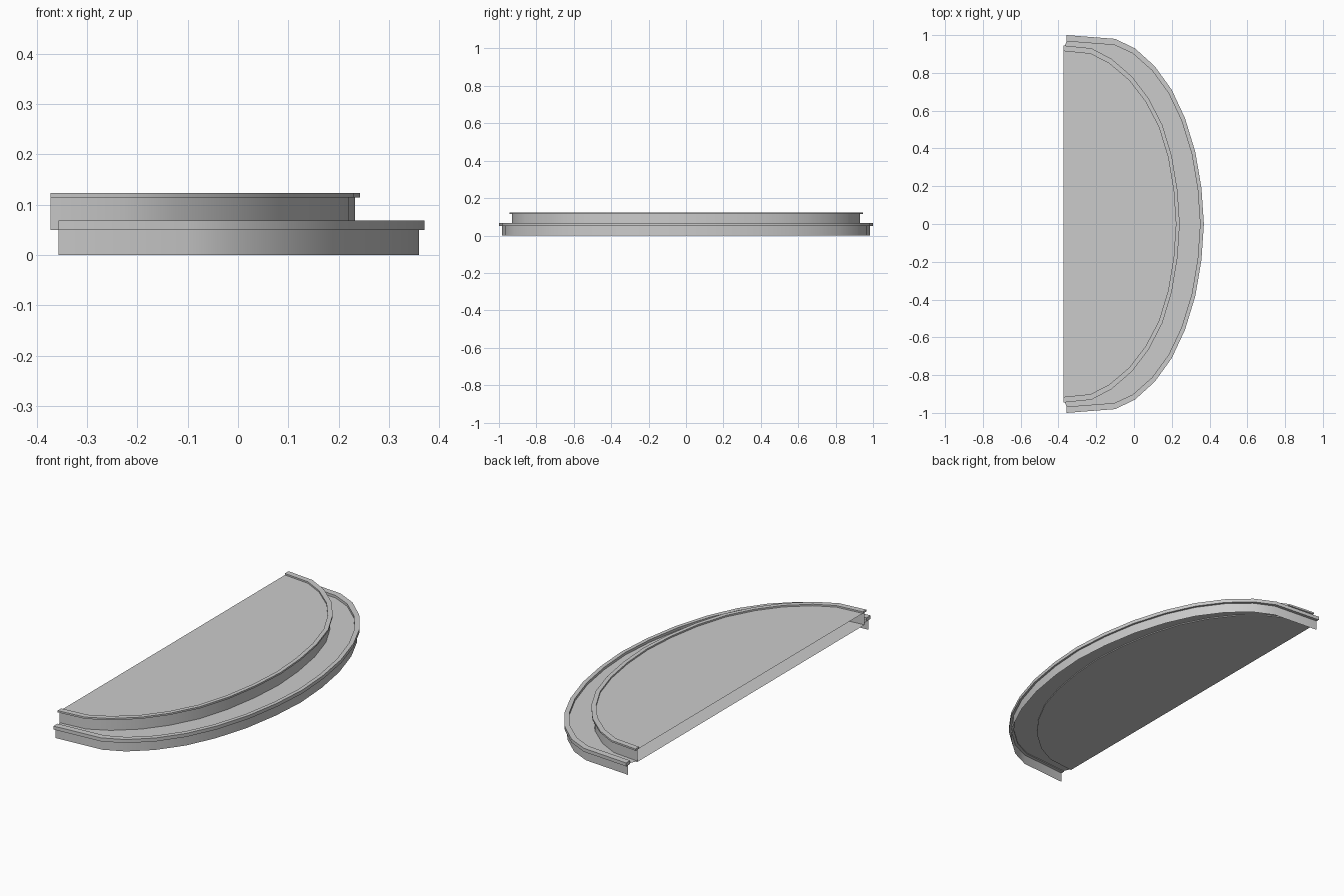
import bpy
import math
from mathutils import Vector

cube = bpy.data.objects.get("Cube")
if cube:
    bpy.data.objects.remove(cube, do_unlink=True)

grey = bpy.data.materials.new("plain_grey")
grey.use_nodes = True
grey.diffuse_color = (0.6, 0.6, 0.6, 1)
grey.node_tree.nodes["Principled BSDF"].inputs["Base Color"].default_value = (0.6, 0.6, 0.6, 1)


def mirrored(half):
    """Full bow-shaped outline from its +y half, ending on the middle point."""
    return [Vector(p) for p in half] + [Vector((x, -y)) for x, y in half[-2::-1]]


def inset(path, dx, dy):
    """Move an outline inwards, keeping its two ends on the straight back line."""
    result = []
    for i, p in enumerate(path):
        along = path[min(i + 1, len(path) - 1)] - path[max(i - 1, 0)]
        outward = Vector((-along.y, along.x)).normalized()
        q = p - Vector((outward.x * dx, outward.y * dy))
        if i in (0, len(path) - 1):
            q.x = p.x
        result.append(q)
    return result


def make(name, verts, faces):
    mesh = bpy.data.meshes.new(name)
    mesh.from_pydata(verts, [], faces)
    mesh.materials.append(grey)
    obj = bpy.data.objects.new(name, mesh)
    bpy.context.collection.objects.link(obj)
    bpy.ops.object.select_all(action="DESELECT")
    obj.select_set(True)
    bpy.context.view_layer.objects.active = obj
    bpy.ops.object.shade_smooth_by_angle(angle=math.radians(35))


def sweep(name, rails, closed=False):
    """Skin between rails, each an (outline, height) pair; closed makes a solid bar."""
    n, k = len(rails[0][0]), len(rails)
    verts = [(p.x, p.y, z) for path, z in rails for p in path]
    faces = []
    for r in range(k if closed else k - 1):
        a, b = r * n, (r + 1) % k * n
        faces += [(a + i, b + i, b + i + 1, a + i + 1) for i in range(n - 1)]
    if closed:
        faces.append([r * n for r in reversed(range(k))])
        faces.append([r * n + n - 1 for r in range(k)])
    make(name, verts, faces)


def panel(name, path, z, up=True):
    order = list(range(len(path)))
    make(name, [(p.x, p.y, z) for p in path], [order[::-1] if up else order])


def rim(name, outer, inner, low, high):
    sweep(name, [(outer, low), (outer, high), (inner, high), (inner, low)], True)


lower = mirrored([(-0.357, 1.0), (-0.10, 0.98), (0.005, 0.93), (0.11, 0.835), (0.20, 0.71),
                  (0.27, 0.56), (0.325, 0.38), (0.357, 0.19), (0.37, 0)])
upper = mirrored([(-0.372, 0.945), (-0.225, 0.93), (-0.12, 0.875), (-0.01, 0.78), (0.077, 0.665),
                  (0.15, 0.525), (0.20, 0.36), (0.23, 0.18), (0.242, 0)])
lower_wall, lower_inner = inset(lower, 0.01, 0.016), inset(lower, 0.02, 0.033)
upper_wall, upper_inner = inset(upper, 0.01, 0.015), inset(upper, 0.02, 0.03)

# Lower step: hollow riser, raised rim and tread
sweep("lower_riser", [(lower_wall, 0), (lower_wall, 0.05)])
rim("lower_rim", lower, lower_inner, 0.05, 0.068)
sweep("lower_tread", [(lower_inner, 0.055), (upper_wall, 0.055)])

# Upper step: riser open at the back, with floor, raised rim and tread
panel("upper_floor", upper_wall, 0.05, up=False)
sweep("upper_riser", [(upper_wall, 0.05), (upper_wall, 0.114)])
rim("upper_rim", upper, upper_inner, 0.114, 0.123)
panel("upper_tread", upper_inner, 0.115)
